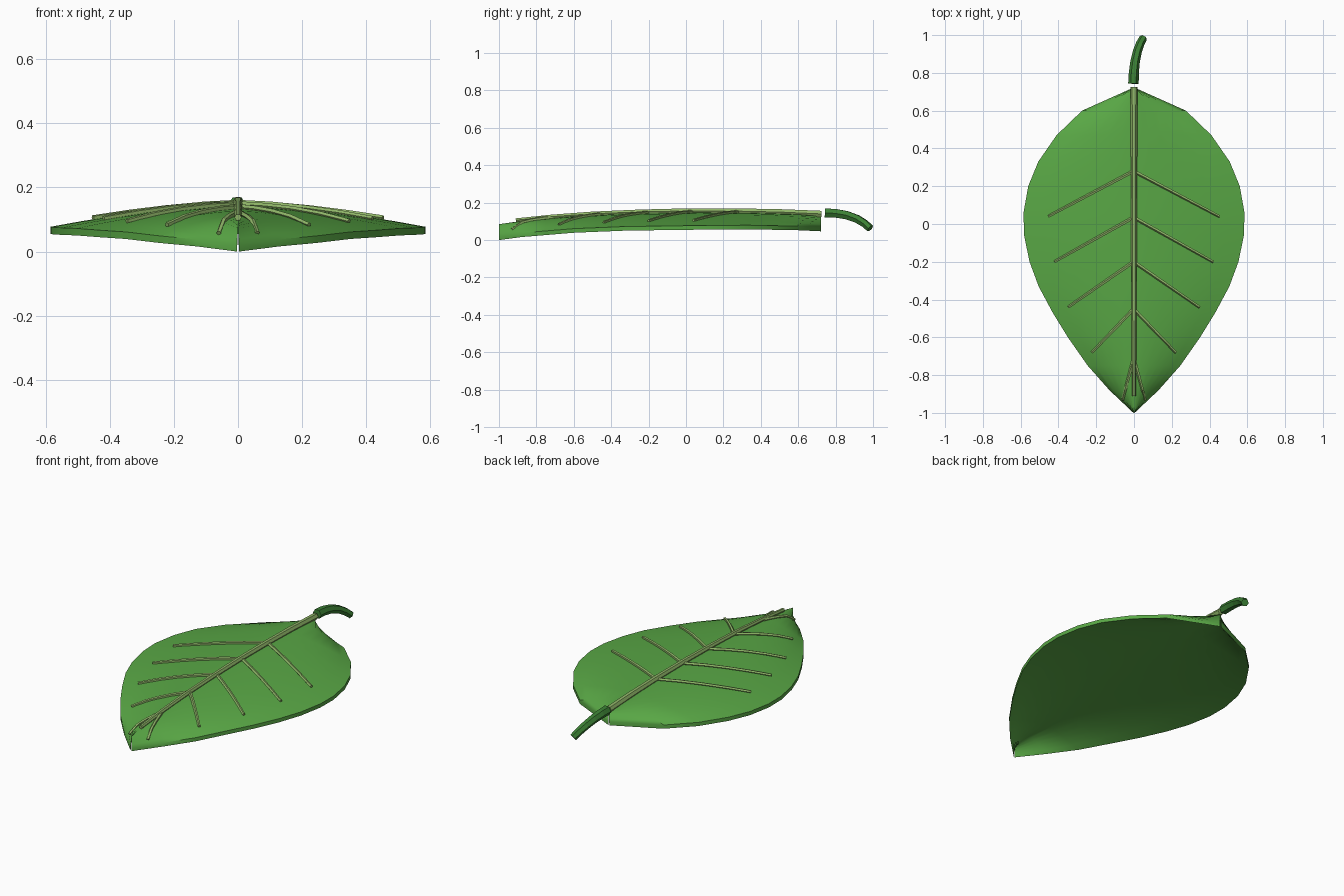
import bpy, bmesh, math
from mathutils import Vector

if "Cube" in bpy.data.objects:
    bpy.data.objects.remove(bpy.data.objects["Cube"])


def material(name, rgb):
    m = bpy.data.materials.new(name)
    m.diffuse_color = (*rgb, 1)
    m.use_nodes = True
    m.node_tree.nodes["Principled BSDF"].inputs["Base Color"].default_value = m.diffuse_color
    return m


BLADE = material("blade_green", (0.10, 0.39, 0.06))
VEIN = material("vein_green", (0.28, 0.47, 0.14))
STALK = material("stalk_green", (0.045, 0.22, 0.035))


def loft(name, rings, mat, smooth=False):
    """Skin a row of closed rings and cap both ends."""
    bm = bmesh.new()
    vs = [[bm.verts.new(p) for p in r] for r in rings]
    n = len(vs[0])
    for a, b in zip(vs, vs[1:]):
        for i in range(n):
            j = (i + 1) % n
            bm.faces.new((a[i], a[j], b[j], b[i]))
    bm.faces.new(vs[0])
    bm.faces.new(vs[-1])
    bmesh.ops.recalc_face_normals(bm, faces=bm.faces)
    me = bpy.data.meshes.new(name)
    bm.to_mesh(me)
    bm.free()
    me.materials.append(mat)
    ob = bpy.data.objects.new(name, me)
    bpy.context.collection.objects.link(ob)
    if smooth:
        bpy.context.view_layer.objects.active = ob
        ob.select_set(True)
        bpy.ops.object.shade_smooth_by_angle(angle=math.radians(35))
        ob.select_set(False)
    return ob


def tube(name, pts, r0, r1, mat, sides=6):
    """Tapered tube with a low side count along a path."""
    pts = [Vector(p) for p in pts]
    rings, last = [], len(pts) - 1
    for k, p in enumerate(pts):
        d = (pts[min(k + 1, last)] - pts[max(k - 1, 0)]).normalized()
        side = d.cross(Vector((0, 0, 1))).normalized()
        up = side.cross(d)
        r = r0 + (r1 - r0) * k / last
        rings.append([p + r * (math.cos(t) * side + math.sin(t) * up)
                      for t in (2 * math.pi * i / sides for i in range(sides))])
    return loft(name, rings, mat)


def interp(table, y):
    for (y0, v0), (y1, v1) in zip(table, table[1:]):
        if y <= y1:
            return v0 + (v1 - v0) * (y - y0) / (y1 - y0)
    return table[-1][1]


# Half width and centre-line height of the blade along y
WIDTH = [(-1, 0.003), (-0.88, 0.13), (-0.75, 0.245), (-0.6, 0.35), (-0.47, 0.43),
         (-0.33, 0.505), (-0.2, 0.553), (-0.06, 0.582), (0.06, 0.585), (0.2, 0.56),
         (0.33, 0.507), (0.47, 0.41), (0.6, 0.275), (0.722, 0.003)]
CREST = [(-1, 0.085), (-0.88, 0.102), (-0.6, 0.127), (-0.33, 0.14), (0, 0.147),
         (0.33, 0.146), (0.6, 0.138), (0.722, 0.131)]
THICK = 0.022


def surface(x, y):
    u = min(1, abs(x) / interp(WIDTH, y))
    droop = interp([(-1, 0.063), (0, 0.07), (0.722, 0.062)], y)
    return interp(CREST, y) - droop * u ** 1.6


# Blade: arched sheet with a folded tip and base
rings = []
for y, w in WIDTH:
    xs = [w * i / 6 for i in range(-6, 7)]
    top = [(x, y, surface(x, y)) for x in xs]
    rings.append(top + [(x, yy, z - THICK) for x, yy, z in reversed(top)])
loft("leaf_blade", rings, BLADE, smooth=True)

# Midrib
ys = [0.725, 0.5, 0.25, 0, -0.25, -0.5, -0.72, -0.91]
tube("midrib", [(0, y, surface(0, y) + 0.009) for y in ys], 0.019, 0.011, VEIN)

# Side veins in mirrored pairs: start y, end x, end y
for n, (ya, xb, yb) in enumerate([(0.28, 0.453, 0.04), (0.035, 0.42, -0.2),
                                  (-0.2, 0.347, -0.44), (-0.45, 0.222, -0.68),
                                  (-0.71, 0.06, -0.93)], 1):
    for s, label in ((-1, "left"), (1, "right")):
        pts = []
        for t in (0, 0.25, 0.5, 0.75, 1):
            x, y = s * xb * t, ya + (yb - ya) * t
            pts.append((x, y, surface(x, y) + 0.005))
        tube(f"side_vein_{n}_{label}", pts, 0.010, 0.008, VEIN, 5)

# Stalk bending down and sideways
tube("leaf_stalk", [(-0.003, 0.743, 0.145), (-0.001, 0.8, 0.143), (0.006, 0.86, 0.133),
                    (0.018, 0.915, 0.113), (0.033, 0.955, 0.089), (0.049, 0.985, 0.062)],
     0.028, 0.021, STALK)
